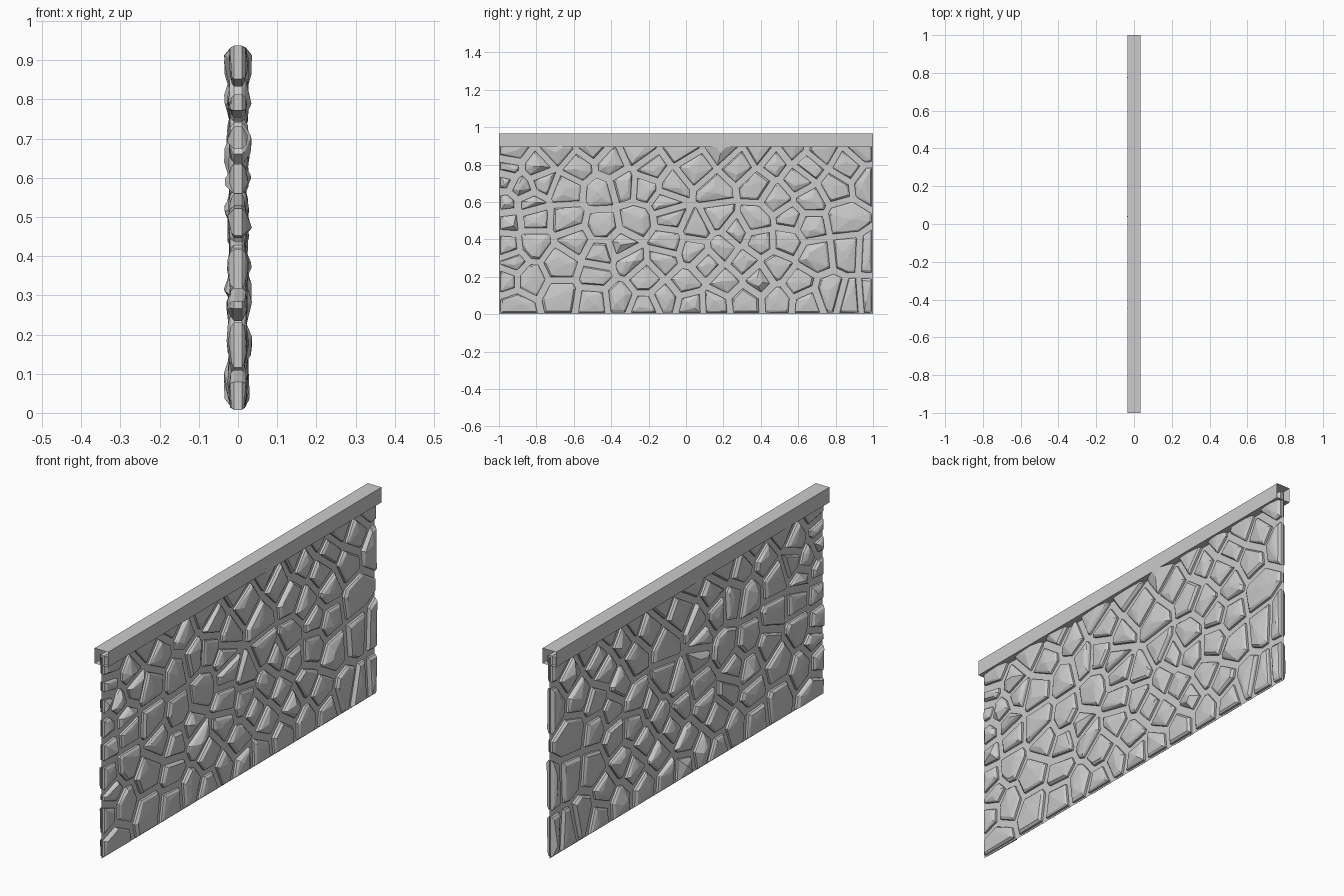
import bpy, bmesh, random
from mathutils import Vector

if "Cube" in bpy.data.objects:
    bpy.data.objects.remove(bpy.data.objects["Cube"])

random.seed(7)
TOP = 0.945

# Stone layout: height of each course, then stone centres along y
COURSES = [
    (0.89, [-0.94, -0.68, -0.50, -0.26, -0.02, 0.20, 0.40, 0.57, 0.72, 0.95]),
    (0.79, [-0.96, -0.79, -0.58, -0.40, -0.19, 0.05, 0.28, 0.47, 0.66, 0.86]),
    (0.70, [-0.97, -0.88, -0.77, -0.33, -0.22, -0.07, 0.38, 0.60, 0.80, 0.97]),
    (0.66, [-0.64, -0.46, 0.15]),
    (0.61, [-0.96, -0.84, -0.10, 0.49, 0.66]),
    (0.51, [-0.95, -0.82, -0.63, -0.27, -0.08, 0.17, 0.37, 0.56, 0.85]),
    (0.45, [-0.45, 0.06, 0.27, 0.66]),
    (0.38, [-0.96, -0.82, -0.59, -0.34, -0.10, 0.20, 0.39, 0.54]),
    (0.32, [-0.46, 0.04, 0.69, 0.87, 0.98]),
    (0.27, [-0.93, -0.67, -0.30, -0.12, 0.11, 0.31, 0.48]),
    (0.18, [-0.96, -0.84, -0.48, -0.22, 0.00, 0.21, 0.39, 0.60]),
    (0.10, [-0.67, -0.36, -0.11, 0.50, 0.77, 0.89, 0.97]),
    (0.05, [-0.91, -0.49, -0.22, 0.03, 0.15, 0.31, 0.64]),
]
seeds = [Vector((y, z + random.uniform(-0.025, 0.025))) for z, ys in COURSES for y in ys]


def clip(poly, point, normal):
    """Keep the part of a polygon lying behind the line through point."""
    out = []
    for a, b in zip(poly, poly[1:] + poly[:1]):
        da, db = (a - point).dot(normal), (b - point).dot(normal)
        if da <= 0:
            out.append(a)
        if da * db < 0:
            out.append(a.lerp(b, da / (da - db)))
    return out


def cell(seed, gap):
    """Outline of one stone: Voronoi cell pulled in by the mortar gap."""
    edge = 0.008
    poly = [Vector(p) for p in ((-1 + edge, edge), (1 - edge, edge),
                                (1 - edge, TOP - edge), (-1 + edge, TOP - edge))]
    for other in seeds:
        d = other - seed
        if 0 < d.length < 0.9:
            n = d.normalized()
            poly = clip(poly, (seed + other) / 2 - n * gap, n)
    return poly


def mesh_object(name, verts, faces):
    mesh = bpy.data.meshes.new(name)
    mesh.from_pydata(verts, [], faces)
    obj = bpy.data.objects.new(name, mesh)
    bpy.context.collection.objects.link(obj)
    return obj


# Faceted stones passing through the wall, each a convex hull
stones = bmesh.new()
for seed in seeds:
    outline = cell(seed, random.uniform(0.014, 0.020))
    if len(outline) < 3:
        continue
    centre = sum(outline, Vector((0, 0))) / len(outline)
    radius = sum((p - centre).length for p in outline) / len(outline)
    points = []
    for side in (-1, 1):
        peak = random.uniform(0.023, 0.030)
        if random.random() < 0.08:
            peak = 0.036
        for p in outline:
            points.append((side * 0.010, p.x, p.y))
            q = p.lerp(centre, min(0.4, 0.012 / radius))
            points.append((side * random.uniform(0.015, 0.021), q.x, q.y))
        for k in range(3):
            q = centre.lerp(random.choice(outline), random.uniform(0.1, 0.5))
            points.append((side * peak * random.uniform(0.88, 1), q.x, q.y))
    verts = [stones.verts.new(p) for p in points]
    hull = bmesh.ops.convex_hull(stones, input=verts)
    loose = {v for v in hull["geom_interior"] + hull["geom_unused"]
             if isinstance(v, bmesh.types.BMVert)}
    bmesh.ops.delete(stones, geom=list(loose), context="VERTS")
bmesh.ops.recalc_face_normals(stones, faces=stones.faces)
stone_obj = mesh_object("stones", [], [])
stones.to_mesh(stone_obj.data)
stones.free()

# Mortar: a single thin sheet in the middle of the wall
mesh_object("mortar", [(0, -1, 0), (0, 1, 0), (0, 1, 0.93), (0, -1, 0.93)], [(0, 1, 2, 3)])

# Coping: rectangular tube with open ends
profile = [(-0.035, 0.895), (0.035, 0.895), (0.035, 0.965), (-0.035, 0.965)]
mesh_object("coping", [(x, y, z) for y in (-1, 1) for x, z in profile],
            [(i, (i + 1) % 4, (i + 1) % 4 + 4, i + 4) for i in range(4)])
